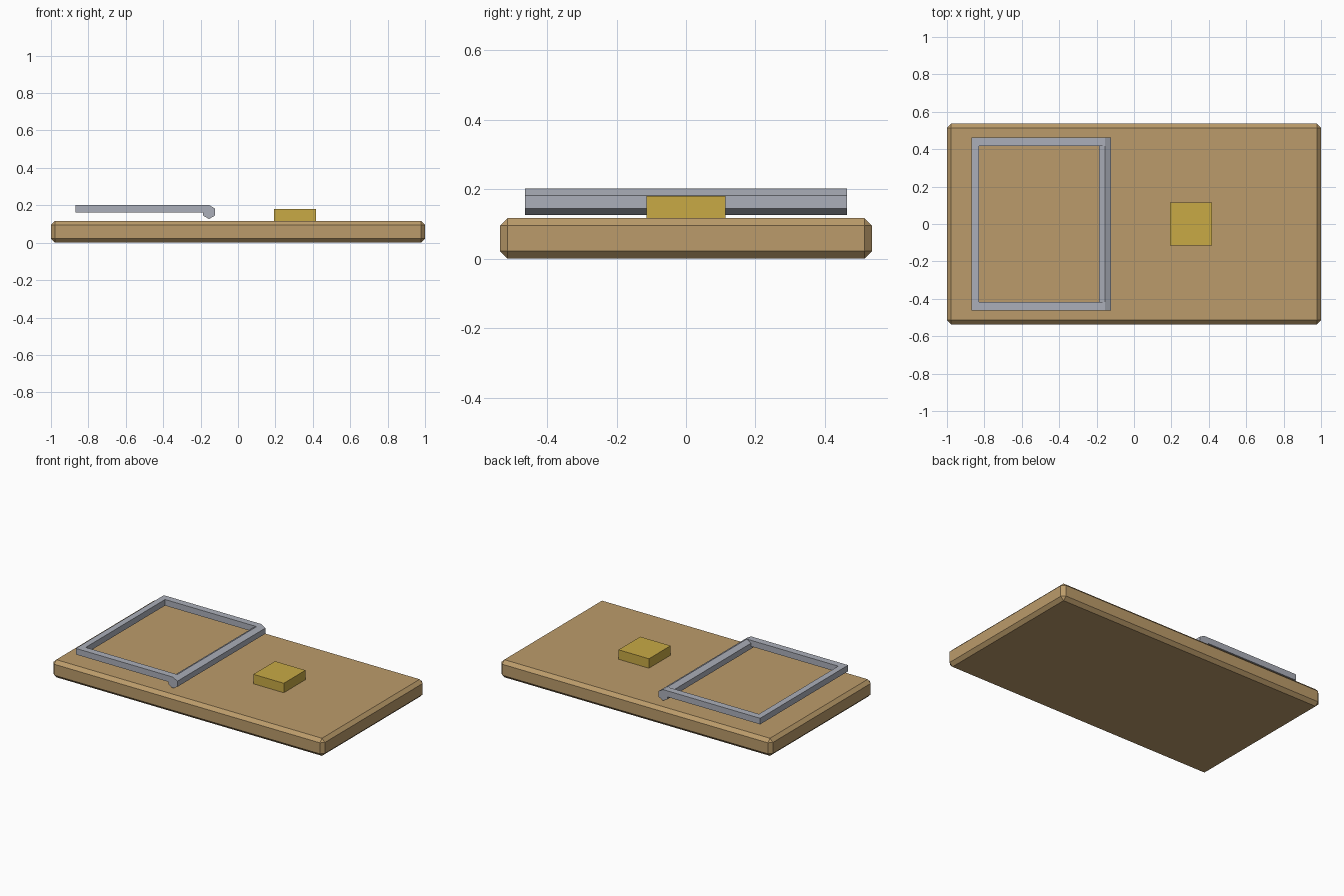
import bpy, bmesh, math
from mathutils import Matrix, Vector

if "Cube" in bpy.data.objects:
    bpy.data.objects.remove(bpy.data.objects["Cube"])


def material(name, rgb):
    m = bpy.data.materials.new(name)
    m.diffuse_color = (*rgb, 1)
    m.use_nodes = True
    m.node_tree.nodes["Principled BSDF"].inputs["Base Color"].default_value = m.diffuse_color
    return m


WOOD = material("wood", (0.50, 0.33, 0.145))
STEEL = material("steel", (0.41, 0.43, 0.49))
YELLOW = material("yellow", (0.58, 0.40, 0.06))


def finish(name, bm, mat):
    bmesh.ops.recalc_face_normals(bm, faces=bm.faces)
    me = bpy.data.meshes.new(name)
    bm.to_mesh(me)
    bm.free()
    me.materials.append(mat)
    ob = bpy.data.objects.new(name, me)
    bpy.context.collection.objects.link(ob)
    return ob


def box(name, lo, hi, mat, chamfer=0):
    lo, hi = Vector(lo), Vector(hi)
    bm = bmesh.new()
    bmesh.ops.create_cube(bm, size=1, matrix=Matrix.Translation((lo + hi) / 2)
                          @ Matrix.Diagonal((*(hi - lo), 1)))
    if chamfer:
        bmesh.ops.bevel(bm, geom=bm.edges[:], offset=chamfer, segments=1,
                        profile=0.5, affect='EDGES')
    return finish(name, bm, mat)


# Chamfered wooden base board
box("base_board", (-1, -0.536, 0), (1, 0.536, 0.117), WOOD, 0.022)

# Yellow bait block
box("bait_block", (0.193, -0.114, 0.115), (0.417, 0.114, 0.18), YELLOW)

# Square-section wire frame: two side bars and the far bar
Z0, Z1, YO, YI = 0.161, 0.2015, 0.463, 0.417
box("frame_side_front", (-0.87, -YO, Z0), (-0.155, -YI, Z1), STEEL)
box("frame_side_back", (-0.87, YI, Z0), (-0.155, YO, Z1), STEEL)
box("frame_end_bar", (-0.87, -YI, Z0), (-0.829, YI, Z1), STEEL)

# Six-sided hinge rod, a ridge on top
bm = bmesh.new()
bmesh.ops.create_cone(bm, cap_ends=True, segments=6, radius1=0.0375, radius2=0.0375,
                      depth=2 * YO, matrix=Matrix.Translation((-0.155, 0, 0.164))
                      @ Matrix.Rotation(math.pi / 2, 4, 'X'))
# make sure a corner, not a flat, points up
if max(v.co.z for v in bm.verts) < 0.164 + 0.036:
    bmesh.ops.rotate(bm, verts=bm.verts, cent=(-0.155, 0, 0.164),
                     matrix=Matrix.Rotation(math.pi / 6, 3, 'Y'))
finish("hinge_rod", bm, STEEL)
